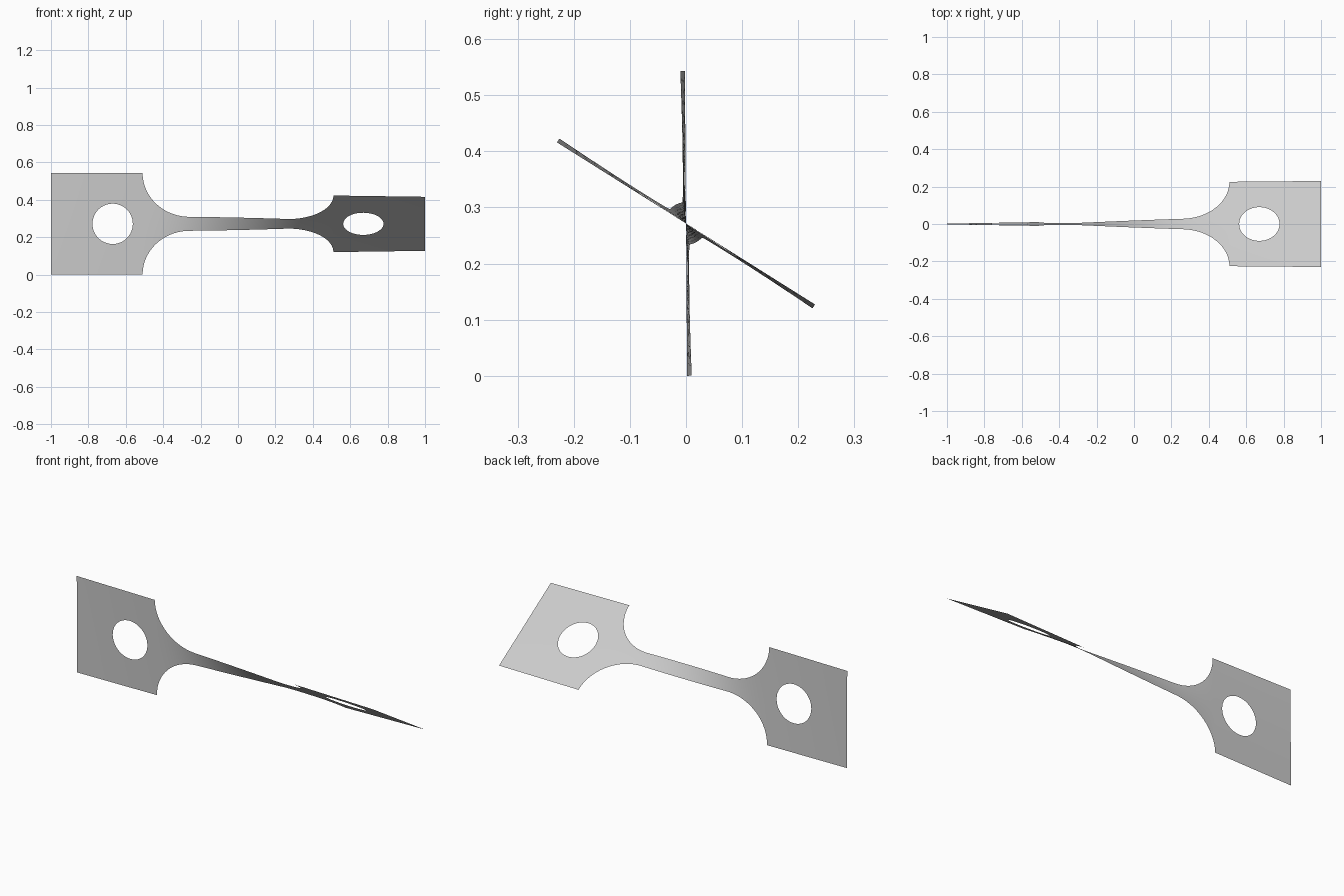
import bpy
import bmesh
from math import sin, cos, pi, radians, atan2, copysign

cube = bpy.data.objects.get("Cube")
if cube:
    bpy.data.objects.remove(cube, do_unlink=True)

HALF = 0.2715                  # half height of the end tabs
TAB_IN, TAB_OUT = 0.51, 1.0    # inner and outer end of a tab
GAUGE_X, GAUGE_H = 0.26, 0.038  # half length and half height of the waist
HOLE_X, HOLE_R = 0.67, 0.108
ROWS = 12                      # faces across the strip
RINGS = 8                      # face rings around a hole
MID_TWIST = 29.15              # degrees at the centre


def twist(x):
    """Twist angle: steady along the waist, fading through the fillets."""
    a = abs(x)
    rate, tab_rate = 69.0, 3.5
    t = min(a, GAUGE_X) * rate
    f = min(max(a - GAUGE_X, 0), TAB_IN - GAUGE_X)
    t += f * rate + (tab_rate - rate) * f * f / (2 * (TAB_IN - GAUGE_X))
    t += max(a - TAB_IN, 0) * tab_rate
    return radians(MID_TWIST + copysign(t, x))


def bridge(bm, a, b, closed=False):
    """Join two lines of vertices with quads."""
    n = len(a)
    for i in range(n if closed else n - 1):
        j = (i + 1) % n
        bm.faces.new((a[i], a[j], b[j], b[i]))


def add_neck(bm):
    # Circular fillets on both sides of a straight waist
    steps = 24
    fillet = []
    for i in range(1, steps + 1):
        s = i / steps
        ang = s * pi / 2
        h = GAUGE_H + (HALF - GAUGE_H) * (1 - cos(ang))
        fillet.append((GAUGE_X + (TAB_IN - GAUGE_X) * sin(ang), h))
    waist = [(GAUGE_X * i / 20, GAUGE_H) for i in range(-20, 21)]
    outline = [(-x, h) for x, h in reversed(fillet)] + waist + fillet
    last = None
    for x, h in outline:
        col = [bm.verts.new((x, 0, h * (2 * r / ROWS - 1))) for r in range(ROWS + 1)]
        if last:
            bridge(bm, last, col)
        last = col


def add_tab(bm, side):
    # Rectangle outline, then rings shrinking to the round hole
    t = [i / ROWS for i in range(ROWS)]
    w = TAB_OUT - TAB_IN
    rect = [(TAB_IN + w * s, -HALF) for s in t]
    rect += [(TAB_OUT, HALF * (2 * s - 1)) for s in t]
    rect += [(TAB_OUT - w * s, HALF) for s in t]
    rect += [(TAB_IN, HALF * (1 - 2 * s)) for s in t]
    last = None
    for k in range(RINGS + 1):
        f = k / RINGS
        ring = []
        for x, z in rect:
            a = atan2(z, x - HOLE_X)
            hx, hz = HOLE_X + HOLE_R * cos(a), HOLE_R * sin(a)
            ring.append(bm.verts.new((side * (x + (hx - x) * f), 0, z + (hz - z) * f)))
        if last:
            bridge(bm, last, ring, closed=True)
        last = ring


bm = bmesh.new()
add_neck(bm)
for side in (-1, 1):
    add_tab(bm, side)
bmesh.ops.remove_doubles(bm, verts=bm.verts, dist=0.0005)
bmesh.ops.recalc_face_normals(bm, faces=bm.faces)

# Twist the flat sheet about its long axis
for v in bm.verts:
    a, r = twist(v.co.x), v.co.z
    v.co.y, v.co.z = -r * sin(a), HALF + r * cos(a)
bm.normal_update()
left_tab = min(bm.faces, key=lambda f: f.calc_center_median().x)
if left_tab.normal.y > 0:
    bmesh.ops.reverse_faces(bm, faces=bm.faces)
for f in bm.faces:
    f.smooth = True

mesh = bpy.data.meshes.new("twisted_strip")
bm.to_mesh(mesh)
bm.free()
strip = bpy.data.objects.new("twisted_strip", mesh)
bpy.context.collection.objects.link(strip)

# Plain grey metal
grey = bpy.data.materials.new("light_grey")
grey.use_nodes = True
colour = (0.6, 0.6, 0.6, 1)
grey.diffuse_color = colour
grey.node_tree.nodes["Principled BSDF"].inputs["Base Color"].default_value = colour
mesh.materials.append(grey)
